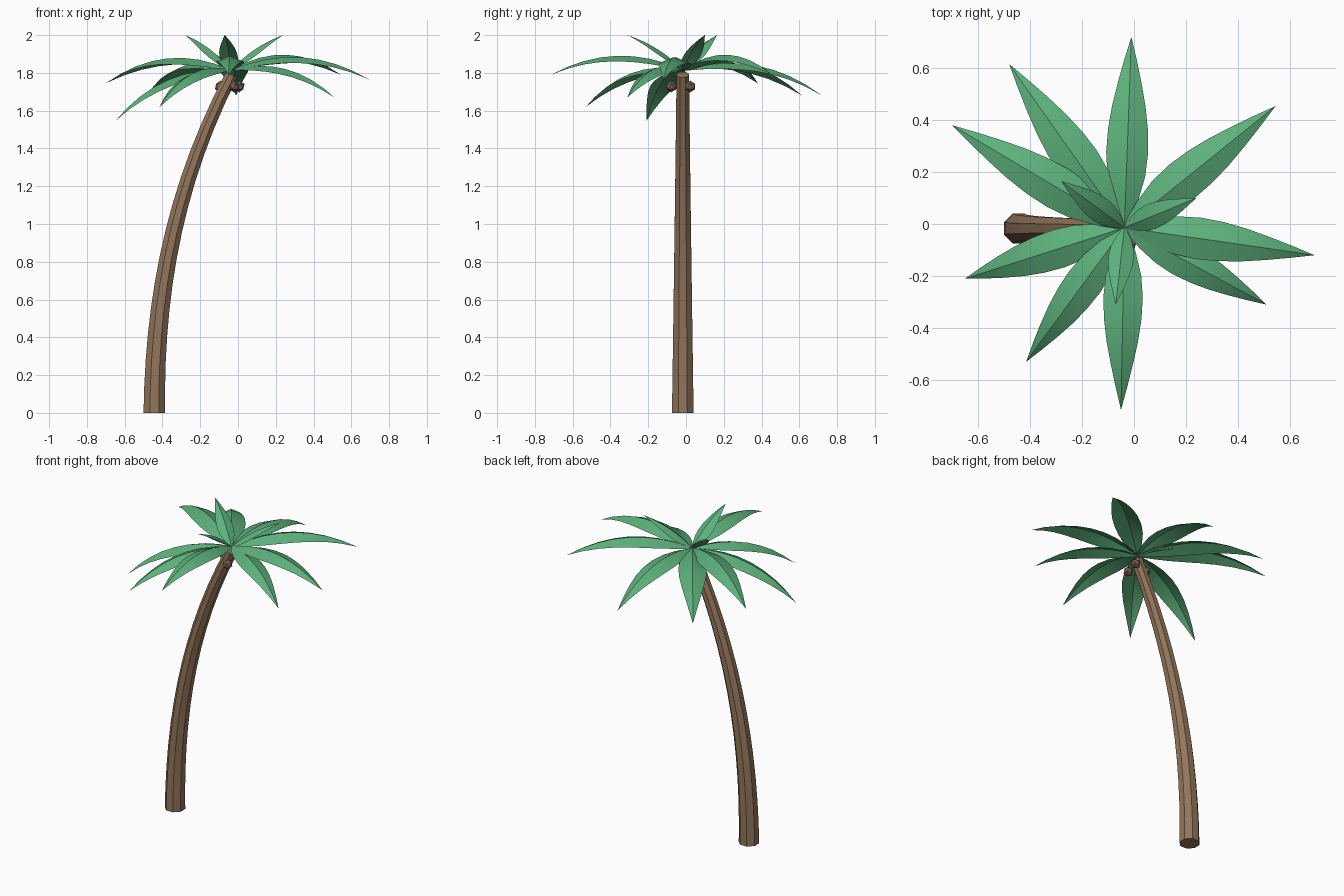
import bpy, bmesh, math
from mathutils import Vector, Matrix
from mathutils.geometry import interpolate_bezier

if "Cube" in bpy.data.objects:
    bpy.data.objects.remove(bpy.data.objects["Cube"], do_unlink=True)


def make_material(name, color):
    mat = bpy.data.materials.new(name)
    mat.use_nodes = True
    mat.diffuse_color = (*color, 1)
    mat.node_tree.nodes["Principled BSDF"].inputs["Base Color"].default_value = (*color, 1)
    return mat


leaf_green = make_material("leaf green", (0.11, 0.44, 0.2))
bark_brown = make_material("bark brown", (0.29, 0.18, 0.105))
nut_brown = make_material("nut brown", (0.23, 0.13, 0.08))


def finish(name, bm, mat, smooth_angle=None):
    mesh = bpy.data.meshes.new(name)
    bm.to_mesh(mesh)
    bm.free()
    mesh.materials.append(mat)
    obj = bpy.data.objects.new(name, mesh)
    bpy.context.collection.objects.link(obj)
    if smooth_angle:
        bpy.ops.object.select_all(action='DESELECT')
        obj.select_set(True)
        bpy.context.view_layer.objects.active = obj
        bpy.ops.object.shade_smooth_by_angle(angle=math.radians(smooth_angle))
    return obj


# Trunk: tapered octagon swept along a leaning curve
SIDES = 8
path = interpolate_bezier(Vector((-0.443, -0.017, 0)), Vector((-0.443, -0.017, 0.6)),
                          Vector((-0.345, -0.017, 1.19)), Vector((-0.033, -0.017, 1.79)), 14)
bm = bmesh.new()
rings = []
for i, p in enumerate(path):
    t = i / (len(path) - 1)
    radius = 0.036 + 0.026 * (1 - t) ** 1.1
    ahead = path[min(i + 1, len(path) - 1)] - path[max(i - 1, 0)]
    along = Vector((0, 0, 1)) if i == 0 else ahead.normalized()
    side = Vector((0, 1, 0))
    out = side.cross(along)
    angles = [math.tau * (k + 0.5) / SIDES for k in range(SIDES)]
    rings.append([bm.verts.new(p + radius * (out * math.cos(a) + side * math.sin(a)))
                  for a in angles])
for low, high in zip(rings, rings[1:]):
    for k in range(SIDES):
        n = (k + 1) % SIDES
        bm.faces.new((low[k], low[n], high[n], high[k]))
bm.faces.new(rings[0][::-1])
bm.faces.new(rings[-1])
finish("trunk", bm, bark_brown, 20)

# Coconuts: faceted balls around the top of the trunk
for i in range(3):
    a = math.radians(45 + 120 * i)
    bm = bmesh.new()
    spot = Vector((-0.036 + 0.06 * math.cos(a), -0.02 + 0.06 * math.sin(a), 1.728))
    bmesh.ops.create_icosphere(bm, subdivisions=1, radius=0.031,
                               matrix=Matrix.Translation(spot))
    finish(f"coconut_{i + 1}", bm, nut_brown)

# Fronds: arched blades folded along a raised midrib
CROWN = Vector((-0.037, -0.014, 1.815))
OUTLINE = (0.12, 0.6, 0.9, 1, 0.95, 0.8, 0.57, 0.3, 0)


def frond(name, tip, width, arch):
    tip = Vector(tip)
    chord = tip - CROWN
    side = Vector((0, 0, 1)).cross(chord).normalized()
    lift = chord.cross(side).normalized()
    bend = (CROWN + tip) / 2 + lift * chord.length * arch * 2
    bm = bmesh.new()
    rows = []
    for i, w in enumerate(OUTLINE):
        t = i / (len(OUTLINE) - 1)
        mid = CROWN * (1 - t) ** 2 + bend * 2 * t * (1 - t) + tip * t ** 2
        tangent = (bend - CROWN) * (1 - t) + (tip - bend) * t
        up = tangent.cross(side).normalized()
        half = w * width * chord.length
        rows.append([bm.verts.new(mid + side * half * s - up * half * 0.4 * abs(s))
                     for s in (-1, 0, 1)])
    for a, b in zip(rows, rows[1:]):
        for k in (0, 1):
            bm.faces.new((a[k], b[k], b[k + 1], a[k + 1]))
    bmesh.ops.remove_doubles(bm, verts=bm.verts, dist=0.0001)
    finish(name, bm, leaf_green, 25)


outer_tips = [(-0.01, 0.72, 1.68), (0.545, 0.454, 1.79), (0.695, -0.12, 1.765),
              (0.51, -0.31, 1.67), (-0.05, -0.715, 1.79), (-0.415, -0.53, 1.62),
              (-0.65, -0.21, 1.545), (-0.7, 0.38, 1.745), (-0.48, 0.615, 1.68)]
inner_tips = [(0.24, 0.1, 2.0), (-0.28, 0.165, 2.0), (-0.07, -0.31, 2.0)]
for i, tip in enumerate(outer_tips):
    frond(f"outer_frond_{i + 1}", tip, 0.108, 0.125)
for i, tip in enumerate(inner_tips):
    frond(f"inner_frond_{i + 1}", tip, 0.14, 0.06)
